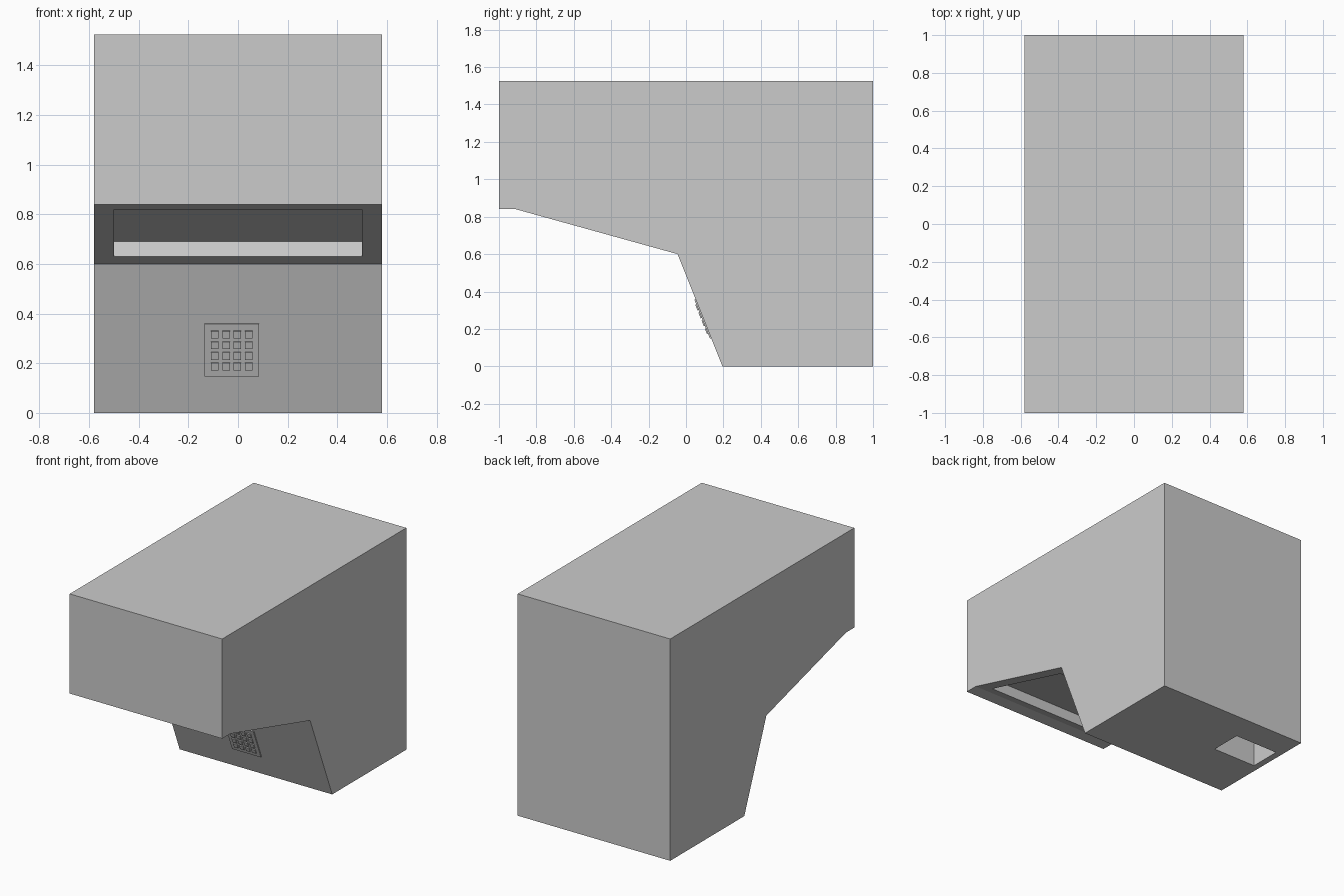
import bpy
import bmesh
from math import atan2
from mathutils import Matrix, Vector

if "Cube" in bpy.data.objects:
    bpy.data.objects.remove(bpy.data.objects["Cube"], do_unlink=True)

# One plain grey for everything
grey = bpy.data.materials.new("plain_grey")
grey.use_nodes = True
colour = (0.6, 0.6, 0.6, 1.0)
grey.diffuse_color = colour
grey.node_tree.nodes["Principled BSDF"].inputs["Base Color"].default_value = colour


def make_object(name, bm):
    bmesh.ops.recalc_face_normals(bm, faces=bm.faces)
    mesh = bpy.data.meshes.new(name)
    bm.to_mesh(mesh)
    bm.free()
    mesh.materials.append(grey)
    obj = bpy.data.objects.new(name, mesh)
    bpy.context.collection.objects.link(obj)
    return obj


def add_box(bm, centre, size, tilt=0.0):
    matrix = (Matrix.Translation(centre) @ Matrix.Rotation(tilt, 4, "X")
              @ Matrix.Diagonal((*size, 1.0)))
    bmesh.ops.create_cube(bm, size=1.0, matrix=matrix)


def box(name, centre, size, tilt=0.0):
    bm = bmesh.new()
    add_box(bm, centre, size, tilt)
    return make_object(name, bm)


def cut(target, cutter):
    cutter.hide_render = True
    mod = target.modifiers.new("cut", "BOOLEAN")
    mod.operation = "DIFFERENCE"
    mod.solver = "EXACT"
    mod.object = cutter
    bpy.context.view_layer.objects.active = target
    bpy.ops.object.modifier_apply(modifier=mod.name)
    bpy.data.objects.remove(cutter, do_unlink=True)


# Housing: side profile (y, z) extruded across the width
half_width = 0.58
lip, knee, toe = (-0.91, 0.84), (-0.045, 0.60), (0.195, 0.0)
profile = [(-1, 0.84), lip, knee, toe, (1, 0), (1, 1.525), (-1, 1.525)]
bm = bmesh.new()
side = bm.faces.new([bm.verts.new((-half_width, y, z)) for y, z in profile])
extruded = bmesh.ops.extrude_face_region(bm, geom=[side])["geom"]
bmesh.ops.translate(bm, vec=(2 * half_width, 0, 0),
                    verts=[v for v in extruded if isinstance(v, bmesh.types.BMVert)])
housing = make_object("housing", bm)

# Shallow window recess in the sloping underside
under_tilt = atan2(knee[1] - lip[1], knee[0] - lip[0])
cut(housing, box("recess_cutter", (0, -0.495, 0.725), (1.0, 0.711, 0.126), under_tilt))

# Rectangular socket in the base
cut(housing, box("socket_cutter", (-0.367, 0.69, 0), (0.334, 0.223, 0.6)))

# Keypad plate on the lower front panel
panel_tilt = atan2(toe[1] - knee[1], toe[0] - knee[0])
pad_centre = Vector((-0.025, 0.093, 0.255))
box("keypad_plate", pad_centre, (0.22, 0.226, 0.014), panel_tilt)

# Four by four grid of raised keys
turn = Matrix.Rotation(panel_tilt, 3, "X")
bm = bmesh.new()
for row in range(4):
    for col in range(4):
        offset = Vector(((col - 1.5) * 0.0455, (row - 1.5) * 0.0458, 0))
        add_box(bm, pad_centre + turn @ offset, (0.03, 0.032, 0.026), panel_tilt)
make_object("keypad_keys", bm)
